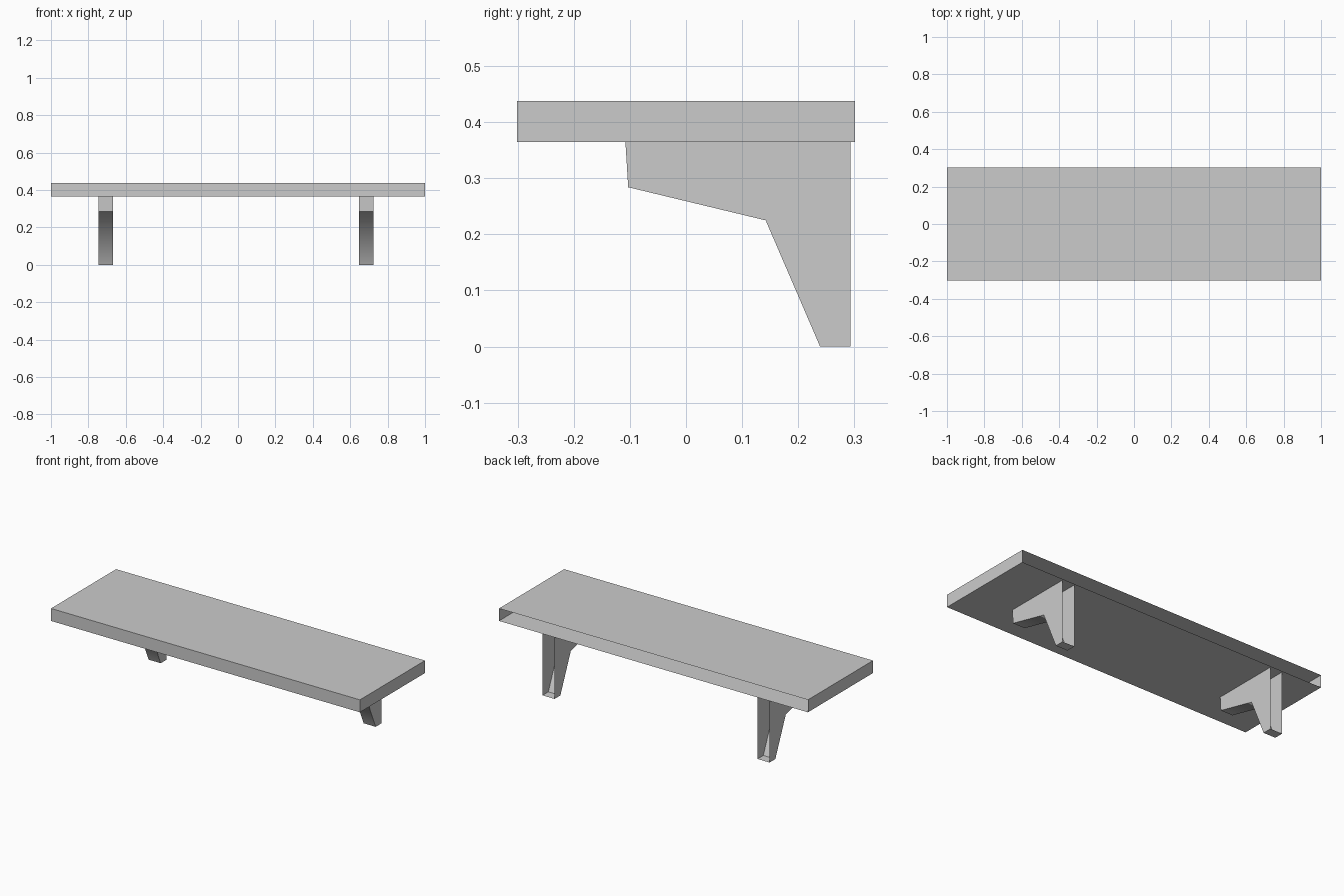
import bpy, bmesh, math

cube = bpy.data.objects.get("Cube")
if cube:
    bpy.data.objects.remove(cube, do_unlink=True)

grey = bpy.data.materials.new("plain grey")
grey.use_nodes = True
grey.diffuse_color = (0.6, 0.6, 0.6, 1)
grey.node_tree.nodes["Principled BSDF"].inputs["Base Color"].default_value = (0.6, 0.6, 0.6, 1)


def extrude_profile(name, profile, x0, x1, open_edges):
    """Extrude a (y, z) profile along x, leaving the listed edges unfaced."""
    bm = bmesh.new()
    near = [bm.verts.new((x0, y, z)) for y, z in profile]
    far = [bm.verts.new((x1, y, z)) for y, z in profile]
    bm.faces.new(near)
    bm.faces.new(far[::-1])
    n = len(profile)
    for i in range(n):
        if i not in open_edges:
            j = (i + 1) % n
            bm.faces.new((near[j], near[i], far[i], far[j]))
    # profiles run counter-clockwise seen from +x, so turn faces outward
    bmesh.ops.reverse_faces(bm, faces=bm.faces[:])
    mesh = bpy.data.meshes.new(name)
    bm.to_mesh(mesh)
    bm.free()
    mesh.materials.append(grey)
    obj = bpy.data.objects.new(name, mesh)
    bpy.context.collection.objects.link(obj)
    return obj


# Shelf board, a shell open at the wall side
UNDER, TOP, DEPTH = 0.365, 0.438, 0.301
board = [(-DEPTH, UNDER), (DEPTH, UNDER), (DEPTH, TOP), (-DEPTH, TOP)]
extrude_profile("shelf_board", board, -1, 1, {1})

# Brackets, open at the wall side and where they meet the board
bracket = [(-0.108, UNDER), (-0.103, 0.284), (0.142, 0.225),
           (0.239, 0), (0.293, 0), (0.293, UNDER)]
for name, x in (("right_bracket", -0.707), ("left_bracket", 0.685)):
    obj = extrude_profile(name, bracket, x - 0.039, x + 0.039, {4, 5})
    # soften only the inner bend of the support
    bpy.ops.object.select_all(action="DESELECT")
    obj.select_set(True)
    bpy.context.view_layer.objects.active = obj
    bpy.ops.object.shade_smooth_by_angle(angle=math.radians(60))
